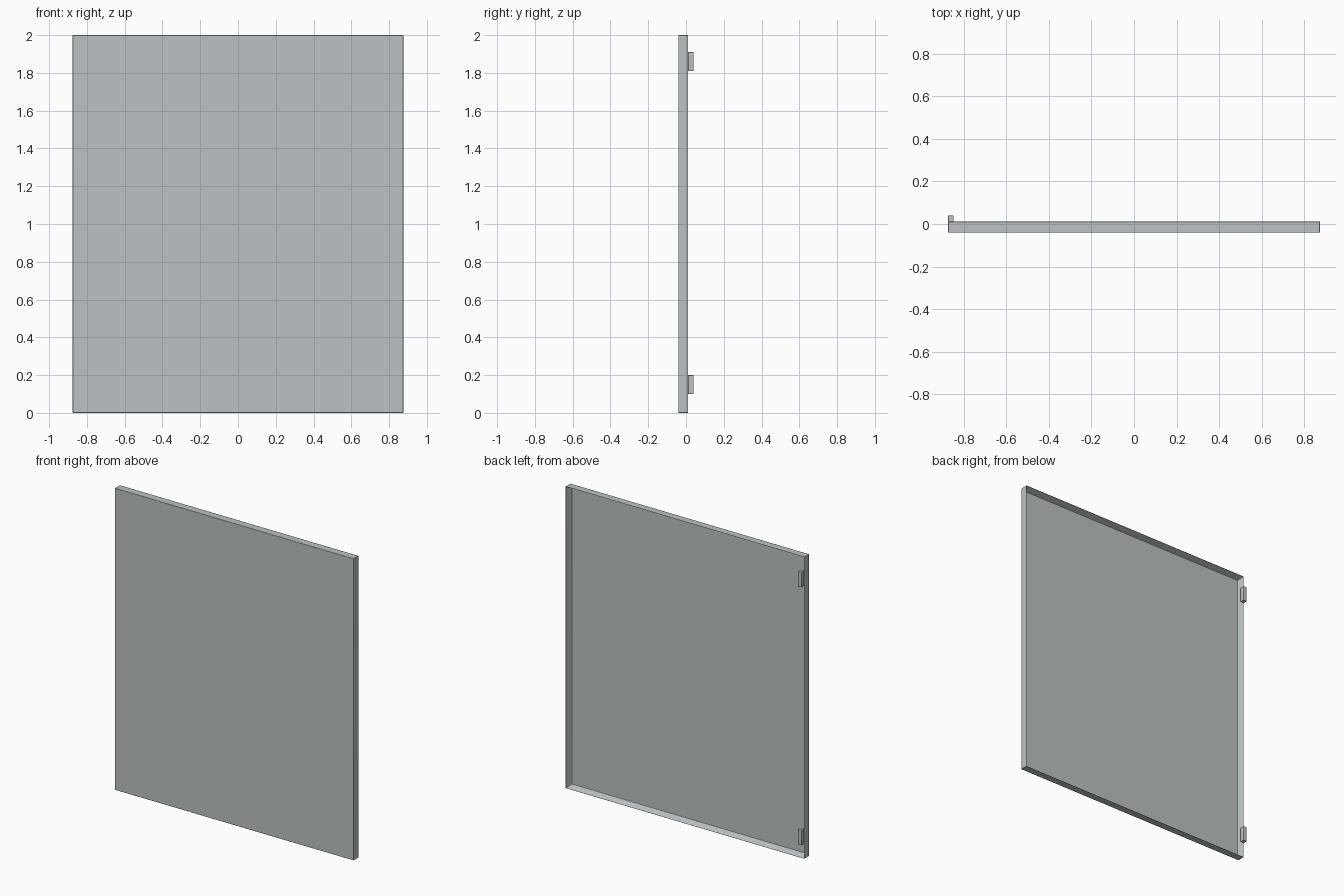
import bpy
import bmesh
from mathutils import Vector

old = bpy.data.objects.get("Cube")
if old:
    bpy.data.objects.remove(old, do_unlink=True)


def make_material(name, colour):
    mat = bpy.data.materials.new(name)
    mat.use_nodes = True
    mat.diffuse_color = colour
    mat.node_tree.nodes["Principled BSDF"].inputs["Base Color"].default_value = colour
    return mat


def box_mesh(low, high):
    low, high = Vector(low), Vector(high)
    bm = bmesh.new()
    bmesh.ops.create_cube(bm, size=1)
    for v in bm.verts:
        v.co = (low + high) / 2 + v.co * (high - low)
    return bm


def finish(bm, name, mat, bevel):
    mesh = bpy.data.meshes.new(name)
    bmesh.ops.recalc_face_normals(bm, faces=bm.faces)
    bm.to_mesh(mesh)
    bm.free()
    obj = bpy.data.objects.new(name, mesh)
    bpy.context.collection.objects.link(obj)
    mesh.materials.append(mat)
    mod = obj.modifiers.new("soft_edges", 'BEVEL')
    mod.width = bevel
    mod.segments = 2
    mod.limit_method = 'ANGLE'
    bpy.ops.object.select_all(action='DESELECT')
    obj.select_set(True)
    bpy.context.view_layer.objects.active = obj
    bpy.ops.object.shade_smooth_by_angle()
    return obj


steel = make_material("brushed_steel", (0.50, 0.54, 0.55, 1))
hinge_steel = make_material("hinge_steel", (0.52, 0.53, 0.53, 1))

HALF_WIDTH, FRONT, BACK, HEIGHT = 0.875, -0.04, 0.012, 2.0
RIM, DEPTH = 0.016, 0.043

# Door panel: a shallow tray, open at the back inside a thin folded rim
bm = box_mesh((-HALF_WIDTH, FRONT, 0), (HALF_WIDTH, BACK, HEIGHT))
bm.normal_update()
back = max(bm.faces, key=lambda f: f.calc_center_median().y)
bmesh.ops.inset_region(bm, faces=[back], thickness=RIM, use_even_offset=True)
for v in back.verts:
    v.co.y -= DEPTH
finish(bm, "door_panel", steel, 0.002)

# Hinge blocks on the right-hand rim
for name, z in (("lower_hinge", 0.1), ("upper_hinge", 1.81)):
    bm = box_mesh((-HALF_WIDTH, BACK - 0.001, z), (-0.849, 0.04, z + 0.1))
    finish(bm, name, hinge_steel, 0.002)
